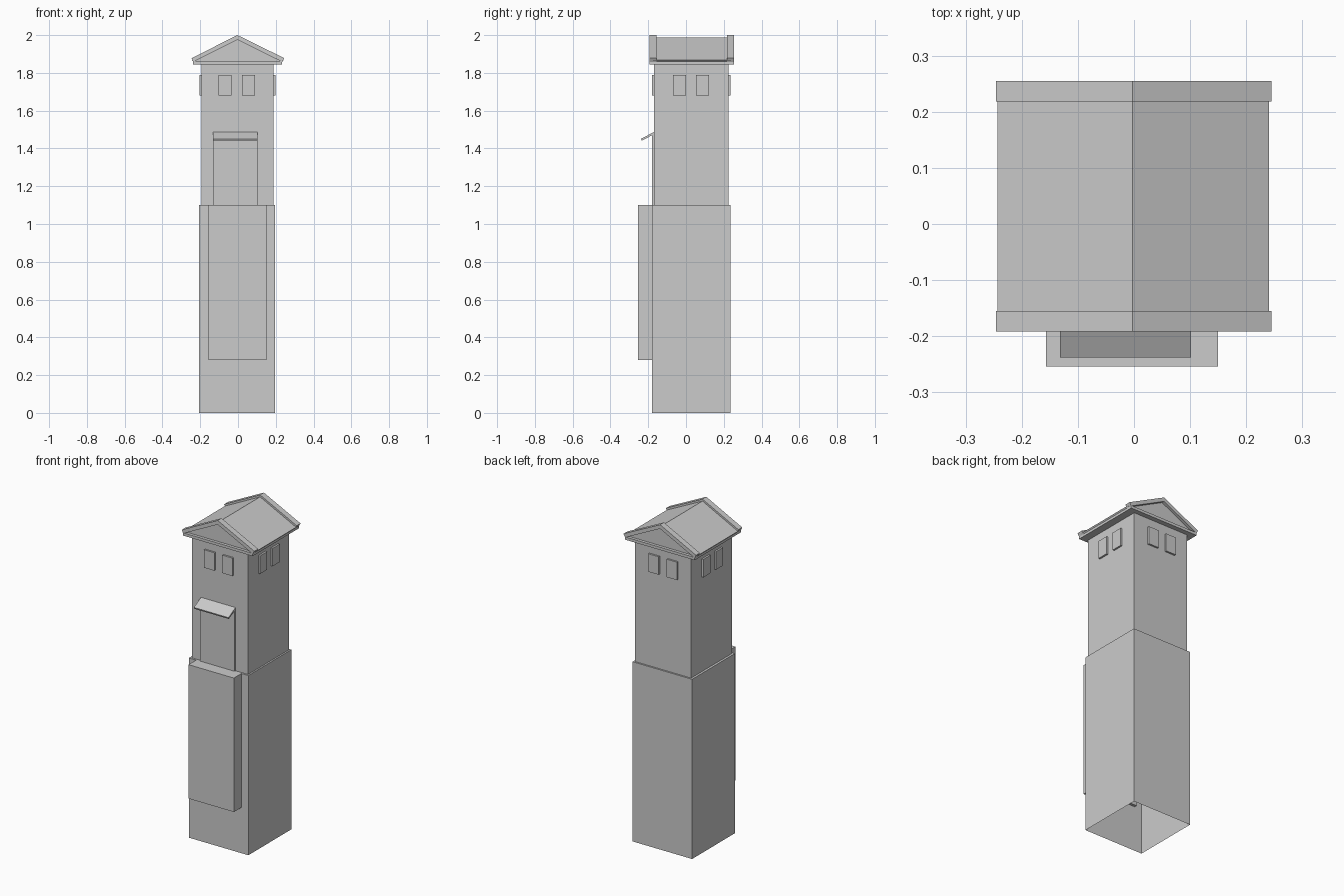
import bpy
import bmesh

cube = bpy.data.objects.get("Cube")
if cube:
    bpy.data.objects.remove(cube, do_unlink=True)

grey = bpy.data.materials.new("plain grey")
grey.use_nodes = True
COLOUR = (0.6, 0.6, 0.6, 1)
grey.diffuse_color = COLOUR
grey.node_tree.nodes["Principled BSDF"].inputs["Base Color"].default_value = COLOUR


def finish(name, bm):
    bmesh.ops.recalc_face_normals(bm, faces=bm.faces)
    mesh = bpy.data.meshes.new(name)
    bm.to_mesh(mesh)
    bm.free()
    mesh.materials.append(grey)
    obj = bpy.data.objects.new(name, mesh)
    bpy.context.collection.objects.link(obj)
    return obj


def box(name, xs, ys, zs, open_bottom=False):
    bm = bmesh.new()
    bmesh.ops.create_cube(bm, size=1)
    for v in bm.verts:
        v.co = [r[0] if c < 0 else r[1] for c, r in zip(v.co, (xs, ys, zs))]
    if open_bottom:
        floor = [f for f in bm.faces if all(v.co.z < zs[0] + 0.001 for v in f.verts)]
        bmesh.ops.delete(bm, geom=floor, context='FACES')
    return finish(name, bm)


def prism(name, profile, start, end, axis):
    """Extrude a closed 2D profile along x (profile is y, z) or y (profile is x, z)."""
    bm = bmesh.new()
    place = (lambda a, b: (start, a, b)) if axis == 'x' else (lambda a, b: (a, start, b))
    face = bm.faces.new([bm.verts.new(place(a, b)) for a, b in profile])
    new = bmesh.ops.extrude_face_region(bm, geom=[face])["geom"]
    shift = (end - start, 0, 0) if axis == 'x' else (0, end - start, 0)
    bmesh.ops.translate(bm, vec=shift, verts=[g for g in new if isinstance(g, bmesh.types.BMVert)])
    return finish(name, bm)


# Tower shaft: wide hollow base and narrower upper storey
UX, UY = (-0.192, 0.187), (-0.17, 0.225)
box("tower_base", (-0.206, 0.197), (-0.181, 0.235), (0, 1.1), open_bottom=True)
box("tower_upper", UX, UY, (1.1, 1.85))

# Front bay, door panel and sloping canopy
box("front_bay", (-0.157, 0.15), (-0.254, -0.165), (0.28, 1.1))
box("door_panel", (-0.132, 0.102), (-0.179, -0.165), (1.1, 1.475))
prism("door_canopy", [(-0.168, 1.488), (-0.238, 1.451), (-0.234, 1.441), (-0.168, 1.476)],
      -0.132, 0.102, 'x')

# Pairs of raised window panels on all four sides
PROUD, Z = 0.011, (1.68, 1.79)
for i, (a, b) in enumerate(((-0.103, -0.034), (0.02, 0.09))):
    box(f"front_window_{i}", (a, b), (UY[0] - PROUD, UY[0] + 0.01), Z)
    box(f"back_window_{i}", (a, b), (UY[1] - 0.01, UY[1] + PROUD), Z)
for i, (a, b) in enumerate(((-0.069, 0.0), (0.053, 0.122))):
    box(f"right_window_{i}", (UX[0] - PROUD, UX[0] + 0.01), (a, b), Z)
    box(f"left_window_{i}", (UX[1] - 0.01, UX[1] + PROUD), (a, b), Z)

# Roof: soffit slab, gabled body and raised chevron boards at both ends
RY = (-0.192, 0.255)
MID = -0.003
box("roof_soffit", (-0.237, 0.234), RY, (1.845, 1.862))
prism("roof_body", [(-0.243, 1.867), (-0.237, 1.86), (0.234, 1.86), (0.241, 1.867), (MID, 1.988)],
      RY[0] + 0.018, RY[1] - 0.018, 'y')
chevron = [(-0.246, 1.878), (MID, 2.0), (0.245, 1.878), (0.234, 1.858), (MID, 1.975), (-0.237, 1.858)]
for name, y in (("front_gable_board", RY[0]), ("back_gable_board", RY[1] - 0.037)):
    prism(name, chevron, y, y + 0.037, 'y')
